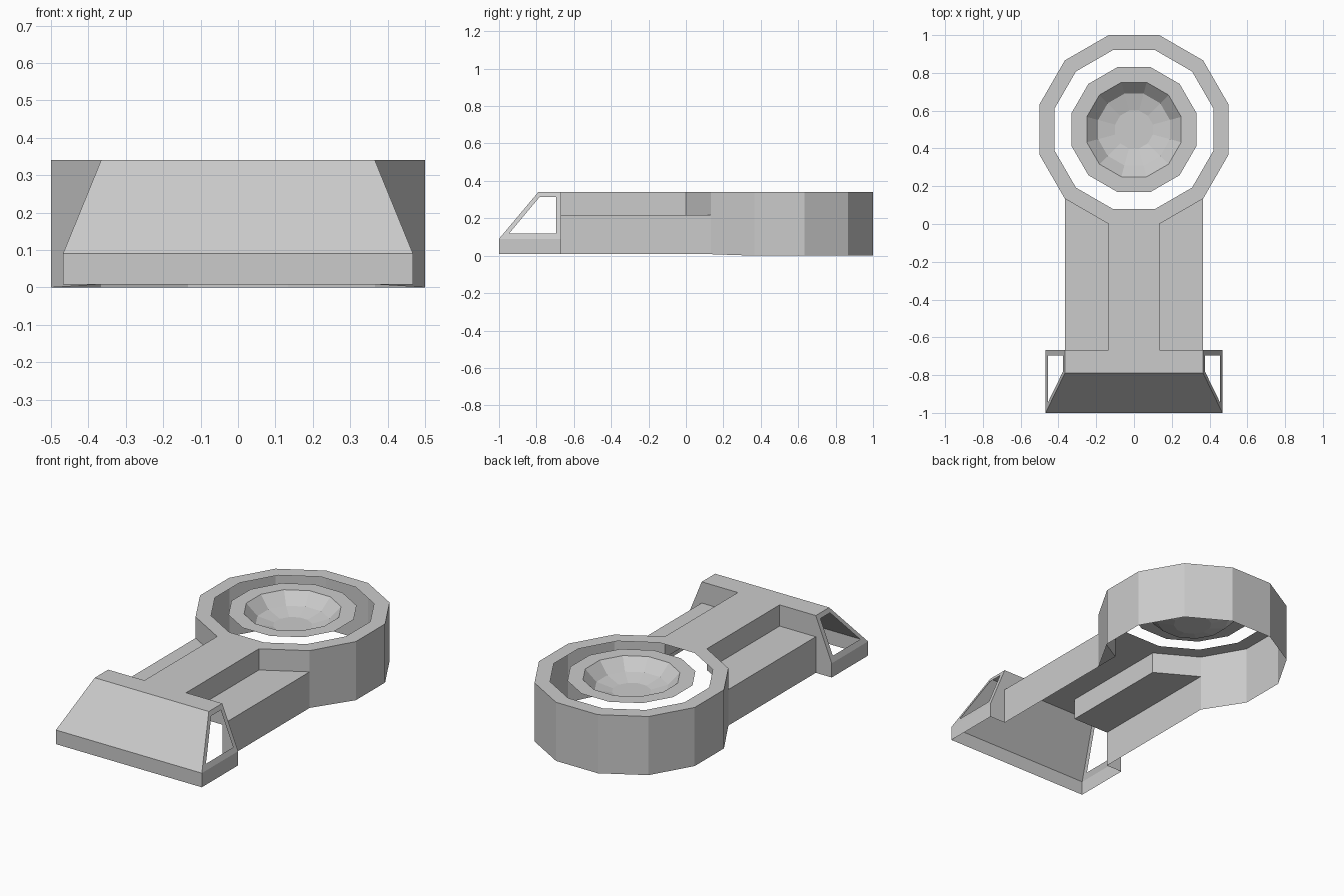
import bpy, bmesh, math

if "Cube" in bpy.data.objects:
    bpy.data.objects.remove(bpy.data.objects["Cube"])

TOP, LEDGE, LIP, BASE = 0.34, 0.217, 0.09, 0.008   # main heights
A, B, C = 0.134, 0.366, 0.468                      # half widths: spine, arm, foot
BACK, CREST, NOSE = -0.667, -0.79, -1.0            # foot positions along y


def sheet(name, faces, mirrored=()):
    """Build a thin-walled part; 'mirrored' faces are repeated across x = 0."""
    faces = list(faces)
    for f in mirrored:
        faces.append(f)
        faces.append([(-x, y, z) for x, y, z in reversed(f)])
    bm = bmesh.new()
    for f in faces:
        bm.faces.new([bm.verts.new(p) for p in f])
    bmesh.ops.remove_doubles(bm, verts=bm.verts, dist=1e-4)
    me = bpy.data.meshes.new(name)
    bm.to_mesh(me)
    bm.free()
    ob = bpy.data.objects.new(name, me)
    bpy.context.collection.objects.link(ob)
    return ob


def dodecagon(apothem, z):
    r = apothem / math.cos(math.radians(15))
    angles = [math.radians(15 + 30 * i) for i in range(12)]
    return [(r * math.cos(a), 0.5 + r * math.sin(a), z) for a in angles]


def band(outer, inner):
    return [[outer[i], outer[(i + 1) % 12], inner[(i + 1) % 12], inner[i]]
            for i in range(12)]


# Twelve-sided ring: flat top and outer skirt, open where the arm joins
rim = dodecagon(0.5, TOP)
ring = band(rim, dodecagon(0.42, TOP))
foot_z = [BASE if i in (7, 10) else 0.0 for i in range(12)]
for i in range(12):
    j = (i + 1) % 12
    if i == 8:
        continue
    zi, zj = (LEDGE, LEDGE) if i in (7, 9) else (foot_z[i], foot_z[j])
    ring.append([(*rim[i][:2], zi), (*rim[j][:2], zj), rim[j], rim[i]])
sheet("ring", ring)

# Shallow dish floating inside the ring
steps = [dodecagon(a, z) for a, z in
         [(0.33, TOP - 0.003), (0.25, TOP - 0.003), (0.19, 0.272), (0.10, 0.25)]]
dish = [f for o, i in zip(steps, steps[1:]) for f in band(o, i)]
sheet("dish", dish + [steps[-1]])

# Arm: raised spine with a lower ledge on each side
sheet("arm",
      [[(-A, BACK, TOP), (A, BACK, TOP), (A, 0, TOP), (-A, 0, TOP)]],
      [[(A, BACK, LEDGE), (A, 0, LEDGE), (A, 0, TOP), (A, BACK, TOP)][::1],
       [(A, BACK, LEDGE), (B, BACK, LEDGE), (B, A, LEDGE), (A, 0, LEDGE)],
       [(B, BACK, BASE), (B, A, BASE), (B, A, LEDGE), (B, BACK, LEDGE)]])

# Foot: sloped wedge with a framed window in each leaning side
side = [(B, BACK, TOP), (B, CREST, TOP), (C, NOSE, LIP), (C, BACK, LIP)]


def on_side(y, z):
    return (B + (C - B) * (TOP - z) / (TOP - LIP), y, z)


window = [on_side(-0.695, 0.315), on_side(-0.782, 0.315),
          on_side(-0.945, 0.12), on_side(-0.695, 0.12)]
frame = [[side[i], side[(i + 1) % 4], window[(i + 1) % 4], window[i]]
         for i in range(4)]
sheet("foot",
      [[(-B, CREST, TOP), (B, CREST, TOP), (B, BACK, TOP), (A, BACK, TOP),
        (-A, BACK, TOP), (-B, BACK, TOP)],
       [(-C, NOSE, LIP), (C, NOSE, LIP), (B, CREST, TOP), (-B, CREST, TOP)],
       [(-C, NOSE, BASE), (C, NOSE, BASE), (C, NOSE, LIP), (-C, NOSE, LIP)]],
      frame + [
       [(C, NOSE, BASE), (C, BACK, BASE), (C, BACK, LIP), (C, NOSE, LIP)],
       [(C, BACK, BASE), (B, BACK, BASE), (B, BACK, LEDGE), (B, BACK, TOP),
        (C, BACK, LIP)],
       [(B, BACK, LEDGE), (A, BACK, LEDGE), (A, BACK, TOP), (B, BACK, TOP)]])
